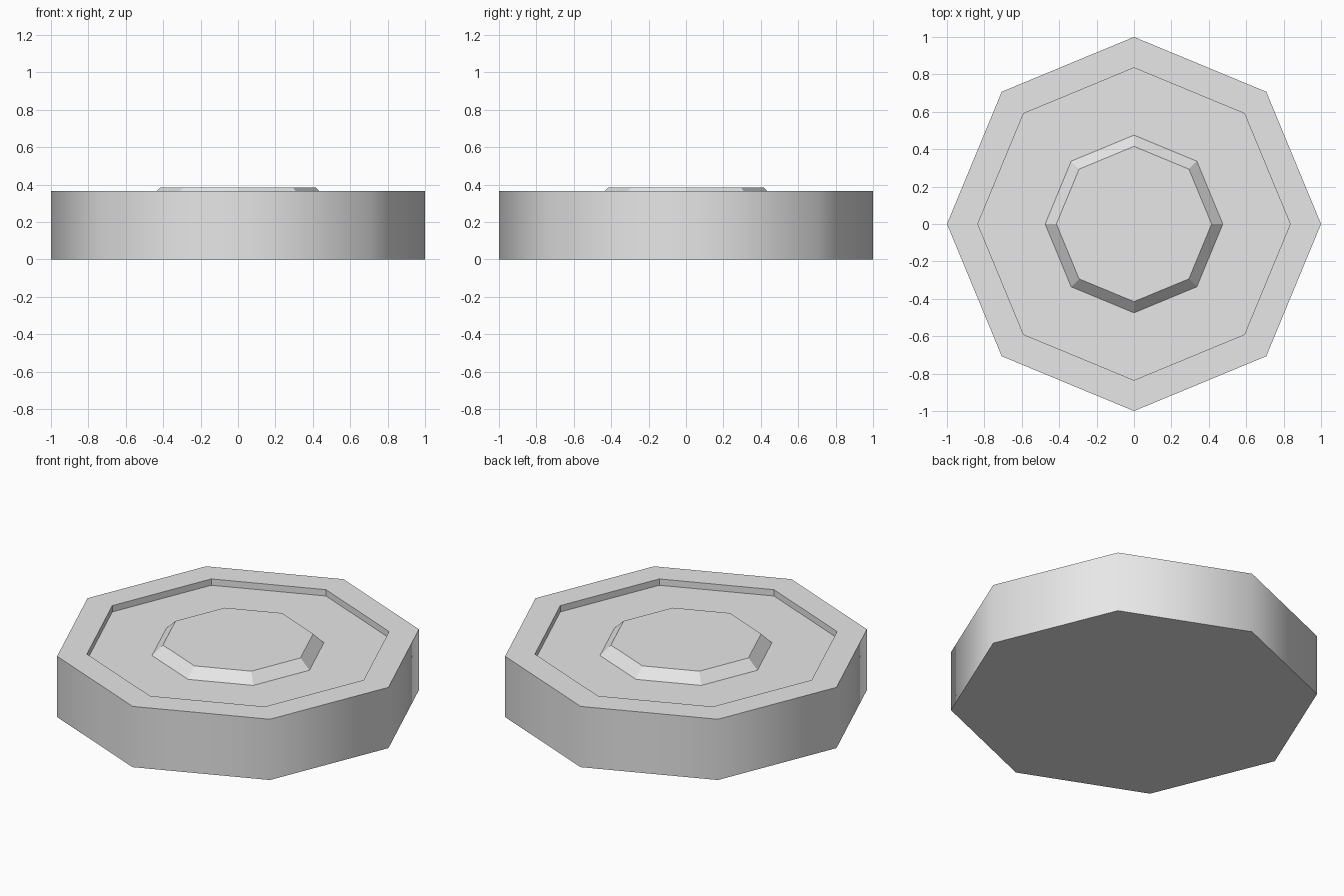
import bpy
import bmesh
from math import cos, sin, pi

cube = bpy.data.objects.get("Cube")
if cube:
    bpy.data.objects.remove(cube, do_unlink=True)

SIDES = 8

# Single plain material
grey = bpy.data.materials.new("light_grey")
grey.use_nodes = True
colour = (0.8, 0.8, 0.8, 1)
grey.diffuse_color = colour
grey.node_tree.nodes["Principled BSDF"].inputs["Base Color"].default_value = colour

# Profile from bottom edge to raised centre: (radius, height)
profile = [
    (1.0, 0.0),
    (1.0, 0.365),      # outer rim
    (0.835, 0.365),    # inner rim
    (0.835, 0.327),    # recess floor
    (0.475, 0.327),    # foot of centre boss
    (0.415, 0.385),    # top of centre boss
]

bm = bmesh.new()
rings = []
for radius, height in profile:
    angles = [2 * pi * i / SIDES for i in range(SIDES)]
    rings.append([bm.verts.new((radius * cos(a), radius * sin(a), height)) for a in angles])

# Walls and steps between rings; only the outer wall is shaded smooth
for level, (low, high) in enumerate(zip(rings, rings[1:])):
    for i in range(SIDES):
        j = (i + 1) % SIDES
        face = bm.faces.new((low[i], low[j], high[j], high[i]))
        face.smooth = level == 0

# Flat caps
bm.faces.new(rings[-1])
bm.faces.new(rings[0][::-1])
bm.normal_update()

# Keep the rim and base edges crisp
for edge in bm.edges:
    edge.smooth = all(f.smooth for f in edge.link_faces)

mesh = bpy.data.meshes.new("octagonal_disc")
bm.to_mesh(mesh)
bm.free()
mesh.materials.append(grey)
disc = bpy.data.objects.new("octagonal_disc", mesh)
bpy.context.collection.objects.link(disc)
